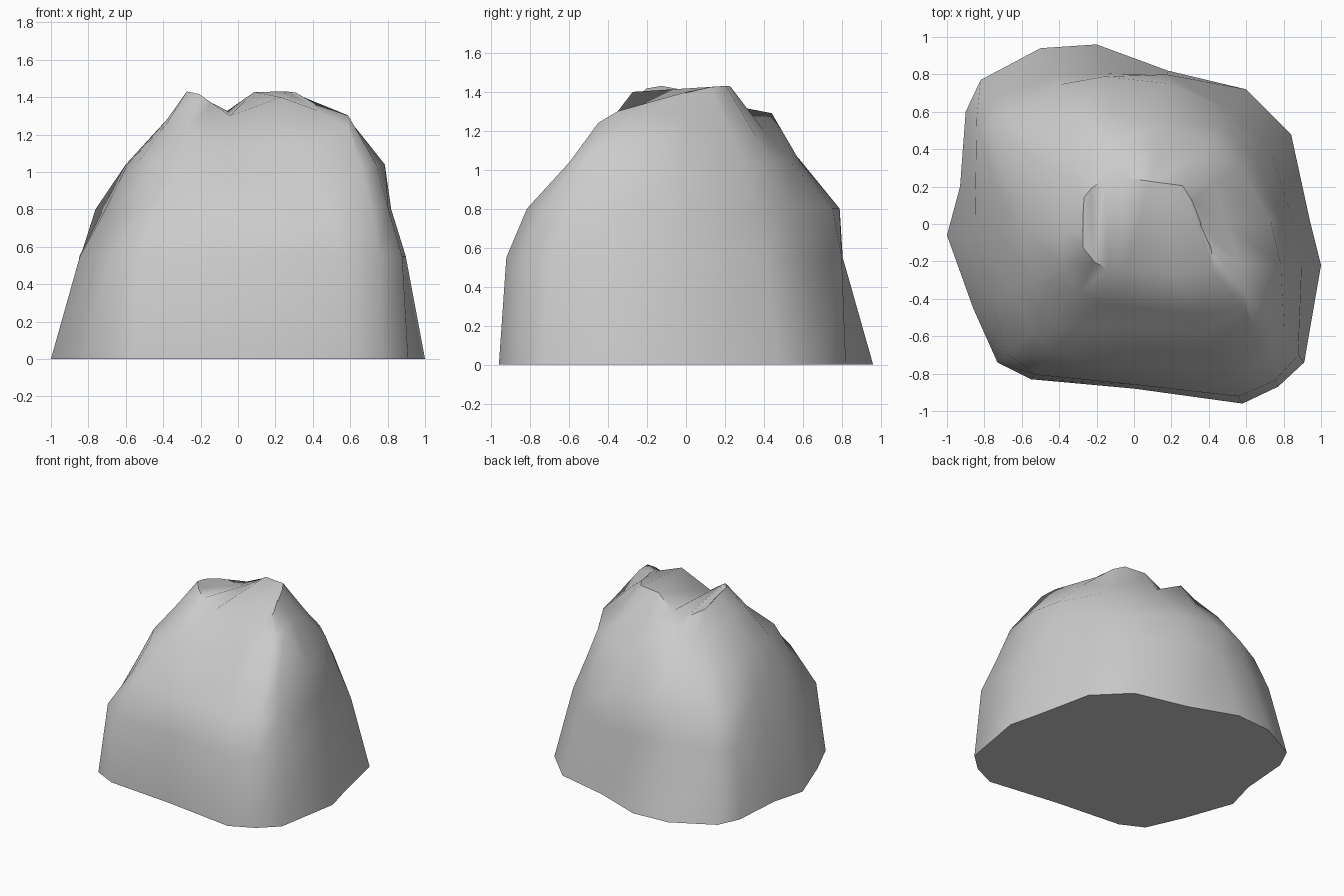
import bpy, bmesh
from mathutils import Vector

if "Cube" in bpy.data.objects:
    bpy.data.objects.remove(bpy.data.objects["Cube"])

# Footprint outline on the ground, counter-clockwise from the right side
BASE = [(.94, .02), (.84, .48), (.60, .72), (.18, .82), (-.20, .96), (-.50, .94),
        (-.82, .77), (-.90, .60), (-.93, .20), (-1, -.06), (-.86, -.45), (-.73, -.74),
        (-.55, -.83), (0, -.88), (.58, -.96), (.77, -.87), (.91, -.74), (1, -.22)]

# Foot of the summit dome (x, y, z), point for point above the footprint
RIM = [(.49, .0, 1.28), (.43, .22, 1.20), (.36, .36, 1.17), (.12, .40, 1.2),
       (-.08, .44, 1.29), (-.22, .43, 1.23), (-.32, .33, 1.18), (-.37, .25, 1.18),
       (-.38, .08, 1.23), (-.38, -.05, 1.28), (-.38, -.22, 1.26), (-.29, -.36, 1.2),
       (-.20, -.42, 1.16), (-.06, -.44, 1.11), (.32, -.48, 1.13), (.59, -.45, 1.24),
       (.59, -.35, 1.30), (.57, -.22, 1.31)]

# How far (percent) each side has leaned in toward the rim at each height
LEAN = {
    .55: [20, 28, 32, 5, 30, 28, 20, 11, 15, 25, 20, 12, 6, 5, 8, 8, 10, 24],
    .80: [32, 48, 52, 16, 33, 38, 36, 26, 38, 47, 44, 43, 32, 28, 30, 30, 33, 42],
    1.04: [46, 66, 76, 68, 72, 68, 69, 64, 60, 66, 66, 65, 66, 76, 77, 65, 53, 50],
}

n = len(BASE)
rings = [[Vector((x, y, 0)) for x, y in BASE]]
for z, leans in LEAN.items():
    ring = []
    for i, t in enumerate(leans):
        (bx, by), (rx, ry, _) = BASE[i], RIM[i]
        t /= 100
        dip = .03 if z > 1 and 12 <= i <= 14 else 0   # shelf under the front of the dome
        ring.append(Vector((bx + (rx - bx) * t, by + (ry - by) * t, z - dip)))
    rings.append(ring)
rings.append([Vector(p) for p in RIM])


def summit_height(x, y):
    # two crests with a notch running front to back, falling off to the right
    z = 1.32 + .11 * min(1, abs(x + .05) / .14) - .6 * max(0, x - .3)
    z -= .35 * max(0, y + .08) if x < -.1 else 0
    return z - .25 * max(0, -y - .15)


rings.append([Vector((x * .72, y * .57, summit_height(x * .72, y * .57))) for x, y, _ in RIM])

# Skin the rings, close the flat underside and strip across the summit
bm = bmesh.new()
loops = [[bm.verts.new(p) for p in ring] for ring in rings]
for low, high in zip(loops, loops[1:]):
    for i in range(n):
        j = (i + 1) % n
        bm.faces.new((low[i], low[j], high[j], high[i]))
bm.faces.new(loops[0][::-1])
top = loops[-1]
for i in range(n // 2 - 1):
    bm.faces.new((top[i], top[i + 1], top[n - 2 - i], top[n - 1 - i]))
bmesh.ops.recalc_face_normals(bm, faces=bm.faces)

mesh = bpy.data.meshes.new("boulder")
bm.to_mesh(mesh)
bm.free()
boulder = bpy.data.objects.new("boulder", mesh)
bpy.context.collection.objects.link(boulder)

# Smooth surface with the hard creases kept
bpy.context.view_layer.objects.active = boulder
boulder.select_set(True)
bpy.ops.object.shade_smooth_by_angle(angle=.9)
